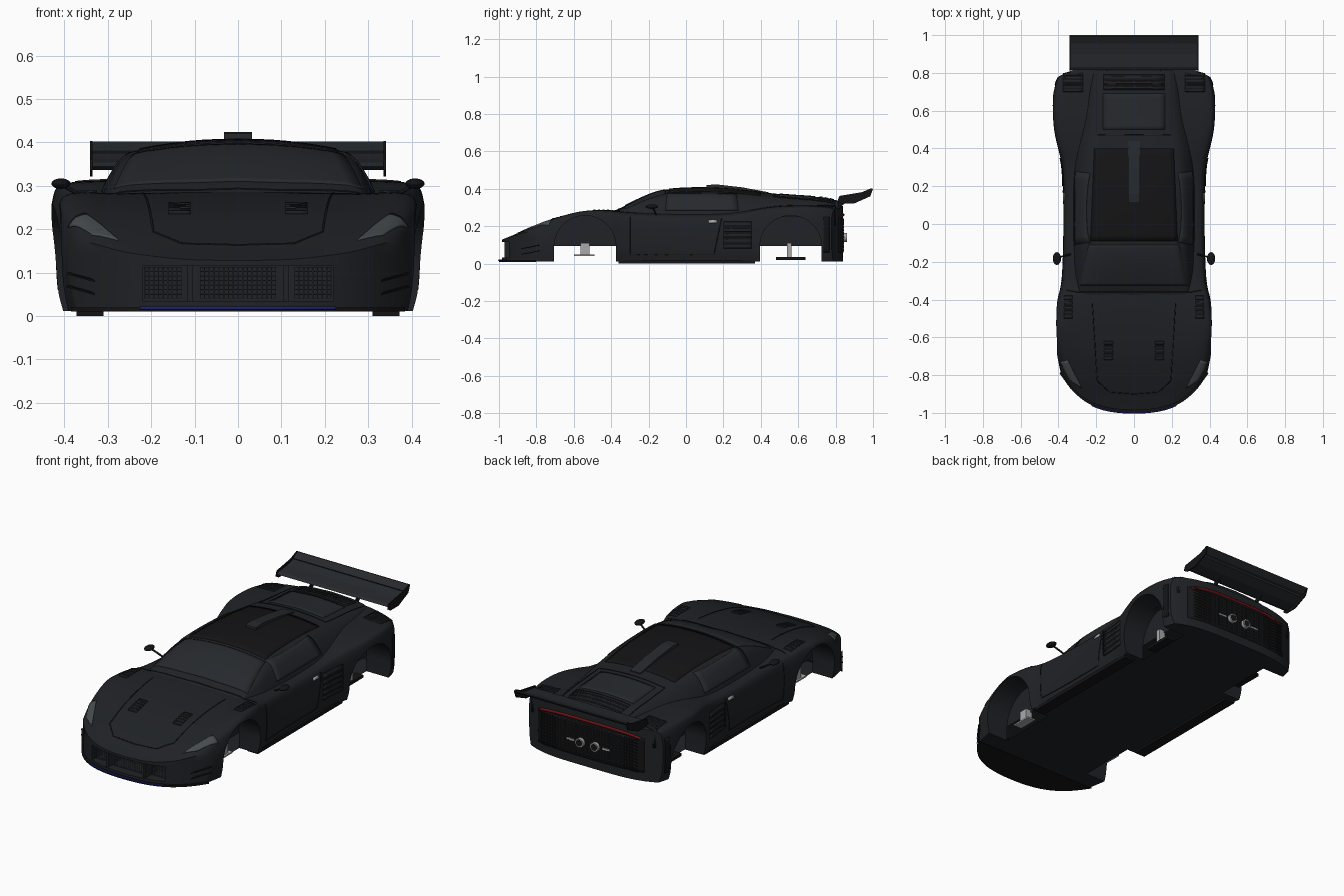
import bpy, bmesh, math
from mathutils import Vector
from mathutils.bvhtree import BVHTree

if "Cube" in bpy.data.objects:
    bpy.data.objects.remove(bpy.data.objects["Cube"])

def mat(name, *rgb):
    m = bpy.data.materials.new(name)
    m.diffuse_color = (*rgb, 1)
    m.use_nodes = True
    m.node_tree.nodes["Principled BSDF"].inputs["Base Color"].default_value = m.diffuse_color
    return m

PAINT, BLACK = mat("dark_paint", .014, .016, .019), mat("black_trim", .007, .007, .008)
GLASS, LAMP = mat("dark_glass", .019, .022, .026), mat("lamp_glass", .06, .07, .075)
METAL, RED, BLUE = mat("metal", .4, .4, .4), mat("tail_red", .15, .006, .008), mat("blue_edge", .01, .015, .2)

def mesh(name, verts, faces, m, smooth=None):
    me = bpy.data.meshes.new(name)
    me.from_pydata([tuple(v) for v in verts], [], faces)
    bm = bmesh.new()
    bm.from_mesh(me)
    bmesh.ops.recalc_face_normals(bm, faces=bm.faces)
    bm.to_mesh(me)
    bm.free()
    ob = bpy.data.objects.new(name, me)
    bpy.context.collection.objects.link(ob)
    me.materials.append(m)
    if smooth:
        me.shade_smooth()
        me.set_sharp_from_angle(angle=math.radians(smooth))
    return ob

def prism(name, profile, x0, x1, m, mirror=False):
    """Extrude a (y, z) profile from x0 to x1, optionally on both sides."""
    V, F, n = [], [], len(profile)
    for s in ((1, -1) if mirror else (1,)):
        o = len(V)
        V += [(s * x, y, z) for x in (x0, x1) for y, z in profile]
        F += [[o + i for i in range(n)], [o + n + i for i in range(n)]]
        F += [[o + i, o + (i + 1) % n, o + n + (i + 1) % n, o + n + i] for i in range(n)]
    return mesh(name, V, F, m)

def rect(a0, a1, b0, b1):
    return [(a0, b0), (a1, b0), (a1, b1), (a0, b1)]

def box(name, x, y, z, m, mirror=False):
    return prism(name, rect(*y, *z), *x, m, mirror)

def catmull(pts, n=4):
    out = []
    for i in range(len(pts) - 1):
        a, b, c, d = (Vector(pts[max(0, min(len(pts) - 1, i + k))]) for k in (-1, 0, 1, 2))
        for t in (j / n for j in range(n)):
            out.append(b + .5 * ((c - a) * t + (2 * a - 5 * b + 4 * c - d) * t * t + (3 * b - a - 3 * c + d) * t ** 3))
    return out + [Vector(pts[-1])]

def nose(x):
    return .533 * x * x + 5.42 * x ** 4

def bend(x, s):
    """Round the nose and tail in plan."""
    kf, kr = max(0, min(1, (-.5 - s) / .485)), max(0, min(1, (s - .68) / .15))
    return s + kf * nose(x) - kr * .06 * (x / .4) ** 4

ALLV, ALLF = [], []

def loft(name, stations, section, zb, rows=6):
    V, F, rings, bottoms = [], [], [], []
    def add(x, s, z):
        V.append((x, bend(x, s), z))
        return len(V) - 1
    stations = catmull(stations)
    for st in stations:
        half = catmull(section(*st))
        rings.append([add(x, st[0], z) for x, z in [(-x, z) for x, z in half] + half[-2::-1]])
    n = len(rings[0])
    for a, b in zip(rings, rings[1:]):
        F += [[a[i], a[i + 1], b[i + 1], b[i]] for i in range(n - 1)]
    for ring, s in ((rings[0], stations[0][0]), (rings[-1], stations[-1][0])):
        xb, prev = V[ring[-1]][0], ring
        for t in (r / rows for r in range(1, rows + 1)):        # end face, curved like the plan
            row = [ring[0]]
            for i in range(1, n - 1):
                x, _, z = V[ring[i]]
                row.append(add(x + (xb * (2 * i / (n - 1) - 1) - x) * t, s, z + (zb - z) * t))
            row.append(ring[-1])
            F += [list(dict.fromkeys([prev[i], prev[i + 1], row[i + 1], row[i]])) for i in range(n - 1)]
            prev = row
        bottoms.append(prev)
    F.append(bottoms[0] + [r[-1] for r in rings[1:-1]] + bottoms[1][::-1] + [r[0] for r in rings[-2:0:-1]])
    ALLF.extend([[len(ALLV) + i for i in f] for f in F])
    ALLV.extend(V)
    return mesh(name, V, F, PAINT, 35)

# Lower body: y, half width, fender crest height, centre height
body = loft("body", [
    (-.985, .39, .17, .128), (-.93, .40, .20, .15), (-.85, .41, .23, .185), (-.72, .418, .26, .235), (-.6, .42, .278, .262),
    (-.5, .417, .283, .277), (-.4, .405, .28, .285), (-.3, .384, .268, .285), (-.1, .375, .26, .28), (.15, .375, .26, .28),
    (.3, .38, .272, .29), (.4, .402, .29, .305), (.5, .425, .302, .315), (.6, .432, .306, .318), (.7, .427, .304, .318),
    (.8, .415, .299, .316), (.84, .405, .29, .308)],
    lambda y, w, zs, zc: [(w - .018, .012), (w - .004, .07), (w, zs * .6), (w - .006, zs - .03), (w - .035, zs),
                          (w * .66, zs + (zc - zs) * .55), (w * .33, zs + (zc - zs) * .93), (0, zc)], .012)

# Cabin and engine deck: y, base half width, roof half width, top height
cabin = loft("cabin", [
    (-.40, .30, .26, .275), (-.34, .31, .262, .303), (-.24, .32, .257, .352), (-.15, .322, .25, .386), (-.05, .325, .245, .402),
    (.1, .325, .24, .406), (.25, .325, .235, .399), (.4, .315, .225, .382), (.55, .295, .205, .368), (.7, .275, .195, .357),
    (.82, .255, .185, .336)],
    lambda y, b, t, z: [(b, .25), (b - .3 * (b - t), .25 + (z - .25) * .4), (t + .012, z - (z - .25) * .21),
                        (t * .7, z - (z - .25) * .08), (t * .35, z - .003), (0, z)], .25)
TREE = BVHTree.FromPolygons(ALLV, ALLF)

# Wheel arches and front opening are cut out of the solid body
cutters = [box("intake_cutter", (-.22, .22), (-1.2, -.86), (.034, .115), BLACK)]
for cy in (-.54, .56):
    arc = [(cy - .165 * math.cos(k * math.pi / 32), .092 + .165 * math.sin(k * math.pi / 32)) for k in range(33)]
    cutters.append(prism("arch_cutter", [(cy - .165, -.1)] + arc + [(cy + .165, -.1)], .27, .6, BLACK, True))
for c in cutters:
    mod = body.modifiers.new("cut", "BOOLEAN")
    mod.object, mod.operation, mod.solver = c, "DIFFERENCE", "EXACT"
bm = bmesh.new()
bm.from_object(body, bpy.context.evaluated_depsgraph_get())
body.modifiers.clear()
# The inner arch walls are open below the axle line
def inner(f):
    return all(abs(abs(v.co.x) - .27) < .001 for v in f.verts)
wall = [f for f in bm.faces if inner(f)]
geom = list({e for f in wall for e in f.edges} | {v for f in wall for v in f.verts}) + wall
bmesh.ops.bisect_plane(bm, geom=geom, plane_co=(0, 0, .095), plane_no=(0, 0, 1))
bmesh.ops.delete(bm, geom=[f for f in bm.faces if inner(f) and f.calc_center_median().z < .094], context="FACES_ONLY")
bm.to_mesh(body.data)
bm.free()
body.data.set_sharp_from_angle(angle=math.radians(35))
for c in cutters:
    bpy.data.objects.remove(c)

def hit(axis, a, b):
    o, d = {"z": ((a, b, 2), (0, 0, -1)), "x": ((2, a, b), (-1, 0, 0)), "back": ((a, 2, b), (0, -1, 0))}[axis]
    p = TREE.ray_cast(Vector(o), Vector(d))[0]
    return p or TREE.find_nearest(Vector((a, b, .2)) if axis == "z" else Vector((.38, a, b)))[0]

def drape(name, corners, axis, m, th=.006, n=10, mirror=True):
    """Thin panel laid onto the body surface, spanning four corners."""
    V, F, c, k = [], [], [Vector(p) for p in corners], n + 1
    for s in ((1, -1) if mirror else (1,)):
        o = len(V)
        for i in range(k):
            for j in range(k):
                q = hit(axis, *c[0].lerp(c[1], i / n).lerp(c[3].lerp(c[2], i / n), j / n))
                V.append((q.x * s, q.y, q.z))
        F += [[o + i * k + j, o + i * k + j + 1, o + i * k + j + k + 1, o + i * k + j + k] for i in range(n) for j in range(n)]
    mod = mesh(name, V, F, m, 40).modifiers.new("thick", "SOLIDIFY")
    mod.thickness, mod.offset = th, 0

def slats(name, r, axis, count, mirror=True):
    drape(name + "_panel", rect(*r), axis, BLACK, .005, 8, mirror)
    h = (r[3] - r[2]) / count
    for i in range(count):
        drape(name + "_slat", rect(r[0], r[1], r[2] + h * (i + .2), r[2] + h * (i + .7)), axis, PAINT, .01, 4, mirror)

def tube(name, pts, r, m):
    cu = bpy.data.curves.new(name, "CURVE")
    cu.dimensions, cu.bevel_depth, cu.bevel_resolution = "3D", r, 1
    sp = cu.splines.new("POLY")
    sp.points.add(len(pts) - 1)
    for k, p in enumerate(pts):
        sp.points[k].co = (*p, 1)
    cu.materials.append(m)
    bpy.context.collection.objects.link(bpy.data.objects.new(name, cu))

def seam(name, pts, axis):
    path = [hit(axis, *Vector(a).lerp(Vector(b), k / 24)) for a, b in zip(pts, pts[1:]) for k in range(25)]
    for s in (1, -1):
        tube(name, [(p.x * s, p.y, p.z) for p in path], .0025, BLACK)

# Glass and roof panels
drape("windscreen", [(-.285, -.325), (.285, -.325), (.24, -.11), (-.24, -.11)], "z", GLASS, n=16, mirror=False)
drape("roof_panel", [(-.23, -.09), (.23, -.09), (.21, .40), (-.21, .40)], "z", BLACK, n=16, mirror=False)
drape("side_window", [(-.11, .285), (.28, .285), (.27, .372), (-.10, .376)], "x", GLASS)
drape("engine_cover", rect(-.165, .165, .5, .69), "z", GLASS, mirror=False)
slats("deck_vent", (-.16, .16, .71, .79), "z", 3, False)
prism("roof_scoop", [(.11, .40), (.11, .420), (.16, .424), (.3, .408), (.44, .382), (.44, .37)], -.032, .032, GLASS)
# Bonnet, fender vents, lamps and seams
slats("bonnet_vent", (.11, .16, -.72, -.62), "z", 5)
slats("front_fender_vent", (.325, .37, -.5, -.38), "z", 5)
slats("rear_fender_vent", (.27, .375, .70, .8), "z", 6)
drape("headlight", [(.275, -.87), (.335, -.83), (.39, -.73), (.352, -.72)], "z", LAMP)
seam("bonnet_seam", [(0, -.90), (.13, -.89), (.195, -.83), (.22, -.42)], "z")
seam("cowl_seam", [(0, -.36), (.3, -.36), (.36, -.35)], "z")
seam("door_seam", [(-.3, .25), (-.3, .05), (.15, .05), (.19, .24)], "x")
seam("deck_seam", [(0, .47), (.2, .47), (.2, .8)], "z")
# Flank and underside details
slats("side_intake", (.2, .35, .08, .225), "x", 5)
drape("tail_slot", rect(.735, .765, .06, .25), "x", BLACK)
drape("door_handle", rect(.12, .165, .217, .232), "x", METAL, .01, 2)
box("side_skirt", (.31, .372), (-.36, .37), (0, .02), BLACK, True)
for n, x, y, z, m in (("front_hub_post", (.262, .30), (-.565, -.515), (.045, .11), METAL),
                      ("front_hub_foot", (.262, .31), (-.6, -.49), (.04, .048), METAL),
                      ("rear_hub_post", (.262, .30), (.54, .565), (.03, .11), METAL),
                      ("rear_hub_foot", (.262, .31), (.48, .64), (.02, .035), BLACK)):
    box(n, x, y, z, m, True)

# Grilles: wire lattice set into the front and rear
def lattice(name, x0, x1, z0, z1, y, nx, nz, m=LAMP):
    k = nz + 1
    V = [(x0 + (x1 - x0) * i / nx, y, z0 + (z1 - z0) * j / nz) for i in range(nx + 1) for j in range(k)]
    F = [[i * k + j, i * k + j + k, i * k + j + k + 1, i * k + j + 1] for i in range(nx) for j in range(nz)]
    mesh(name, V, F, m).modifiers.new("wire", "WIREFRAME").thickness = .003

lattice("centre_grille", -.088, .088, .04, .113, -.945, 16, 7)
for s in (1, -1):
    lattice("side_grille", s * .13, s * .215, .04, .113, -.925, 8, 7)
box("grille_strut", (.105, .118), (-.97, -.86), (.02, .116), PAINT, True)
# Splitter with blue edge, and corner fins
edge = [(x, -1 + nose(x)) for x in (-.385 + .77 * i / 24 for i in range(25))]
V = [(x, y, z) for z in (.010, .020) for x, y in edge]
F = [list(range(25)), list(range(25, 50))] + [[i, (i + 1) % 25, 25 + (i + 1) % 25, 25 + i] for i in range(25)]
mesh("splitter", V, F, BLACK)
tube("splitter_edge", [(x, y, .018) for x, y in edge if abs(x) < .225], .004, BLUE)
for z in (.06, .09):
    V = [(s * x, y, z + h + d) for s in (1, -1) for d in (0, .004)
         for x, y, h in ((.33, -.88, -.012), (.395, -.79, .006), (.37, -.77, .008))]
    F = [[o + i for i in f] for o in (0, 6) for f in ((0, 1, 2), (3, 4, 5), (0, 1, 4, 3), (1, 2, 5, 4), (2, 0, 3, 5))]
    mesh("corner_fin", V, F, BLACK)
# Door mirrors on stalks
for s in (1, -1):
    tube("mirror_stalk", [(s * .335, -.16, .262), (s * .375, -.17, .285), (s * .405, -.18, .302)], .005, BLACK)
    bpy.ops.mesh.primitive_uv_sphere_add(segments=16, ring_count=10, location=(s * .408, -.183, .305))
    ob = bpy.context.object
    ob.name, ob.scale = "door_mirror", (.022, .034, .012)
    ob.data.materials.append(BLACK)
    ob.data.shade_smooth()
# Tail: mesh panel, light strip, exhausts, diffuser
drape("tail_panel", rect(-.32, .32, .06, .245), "back", BLACK, .006, 12, False)
lattice("tail_mesh", -.30, .30, .065, .24, .843, 36, 10, GLASS)
tube("tail_light", [hit("back", x * .03, .262 - .02 * (abs(x) / 10) ** 4) for x in range(-10, 11)], .008, RED)
for x, r, d, m in [(x, *e) for x in (-.045, .045) for e in ((.024, .05, METAL), (.018, .052, BLACK))]:
    bpy.ops.mesh.primitive_cylinder_add(vertices=24, radius=r, depth=d, location=(x, .835, .14), rotation=(math.pi / 2, 0, 0))
    bpy.context.object.name = "exhaust"
    bpy.context.object.data.materials.append(m)
box("tail_bracket", (.085, .13), (.83, .848), (.135, .145), METAL, True)
# Rear wing with flap, end plates and struts
prism("wing", [(.815, .345), (.83, .354), (.9, .362), (.955, .376), (.95, .366), (.9, .343), (.84, .336)], -.335, .335, GLASS)
prism("wing_flap", [(.955, .38), (.992, .402), (1.0, .40), (.972, .376), (.96, .371)], -.335, .335, GLASS)
prism("wing_end_plate", [(.81, .335), (.82, .362), (.94, .382), (.99, .403), (1.0, .40), (.985, .36), (.9, .322), (.83, .322)],
      .335, .341, BLACK, True)
prism("wing_strut", [(.77, .30), (.82, .30), (.88, .345), (.84, .35)], .137, .142, BLACK, True)
